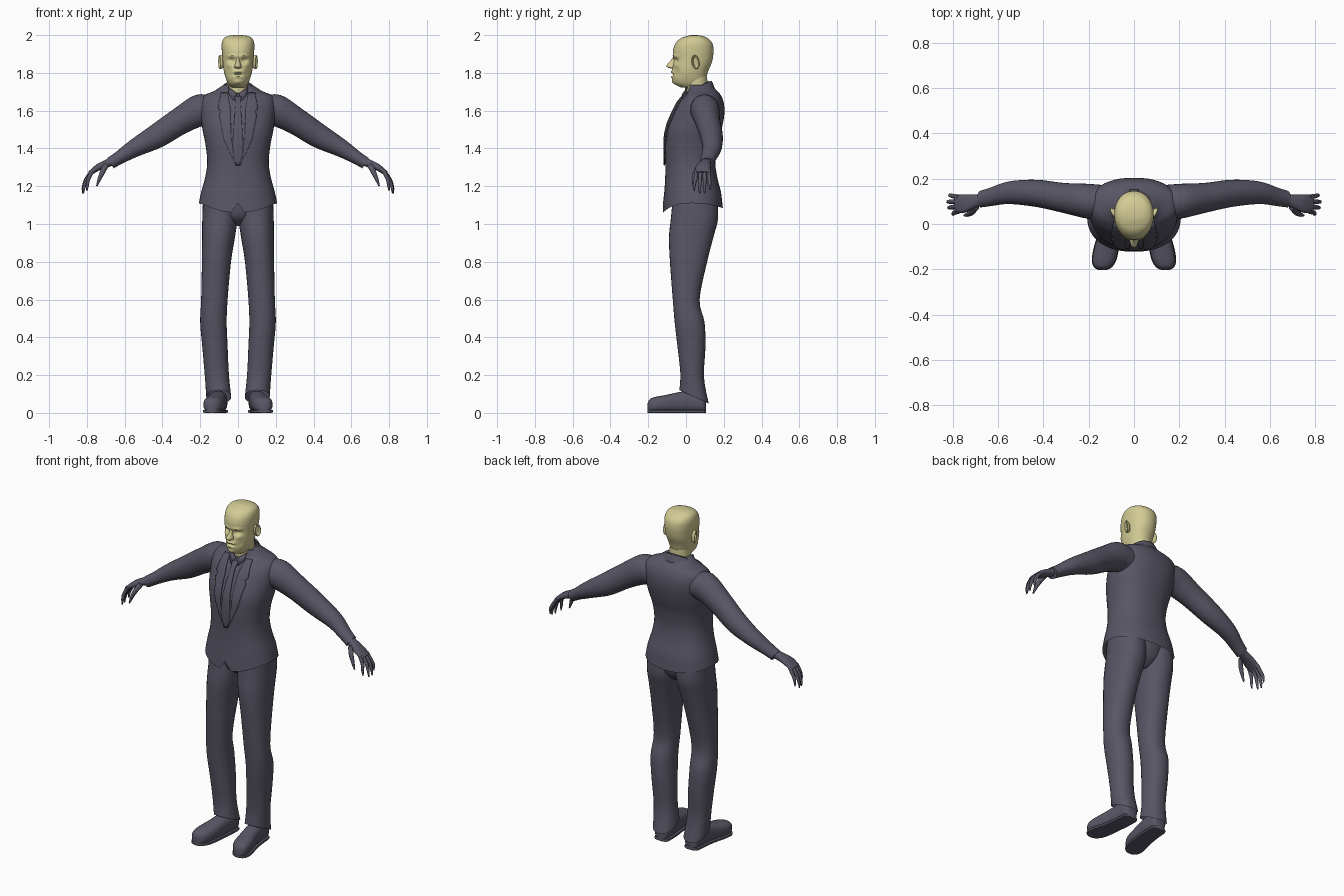
import bpy, bmesh, math
from mathutils import Vector

if "Cube" in bpy.data.objects:
    bpy.data.objects.remove(bpy.data.objects["Cube"])


def material(name, rgb):
    m = bpy.data.materials.new(name)
    m.diffuse_color = (*rgb, 1)
    m.use_nodes = True
    m.node_tree.nodes["Principled BSDF"].inputs["Base Color"].default_value = m.diffuse_color
    return m


SUIT = material("charcoal_suit", (0.098, 0.093, 0.130))
SKIN = material("pale_skin", (0.65, 0.60, 0.30))


# ---------- helpers ----------
def finish(name, bm, mat, mirror=False, solid=0, angle=40):
    bmesh.ops.recalc_face_normals(bm, faces=bm.faces)
    me = bpy.data.meshes.new(name)
    bm.to_mesh(me)
    bm.free()
    me.materials.append(mat)
    ob = bpy.data.objects.new(name, me)
    bpy.context.collection.objects.link(ob)
    bpy.ops.object.select_all(action='DESELECT')
    ob.select_set(True)
    bpy.context.view_layer.objects.active = ob
    bpy.ops.object.shade_smooth_by_angle(angle=math.radians(angle))
    if solid:
        s = ob.modifiers.new("thickness", 'SOLIDIFY')
        s.thickness, s.offset = solid, 0
    if mirror:
        ob.modifiers.new("mirror", 'MIRROR')
    return ob


def level(z, cx, y0, y1, rx, tilt=0):
    """Horizontal cross-section: centre, half-width vector, half-depth vector."""
    return (Vector((cx, (y0 + y1) / 2, z)), Vector((rx, 0, 0)),
            Vector((0, (y1 - y0) / 2, tilt)))


def smooth_rings(rings, steps):
    """Catmull-Rom interpolation of the cross-sections."""
    out = []
    for i in range(len(rings) - 1):
        a, b, c, d = (rings[max(0, min(len(rings) - 1, i + k))] for k in (-1, 0, 1, 2))
        for s in range(steps):
            t = s / steps
            out.append(tuple(0.5 * (2 * q + (r - p) * t + (2 * p - 5 * q + 4 * r - w) * t * t
                                    + (3 * q - p - 3 * r + w) * t ** 3)
                             for p, q, r, w in zip(a, b, c, d)))
    return out + [rings[-1]]


def loft(name, rings, mat, n=2.0, seg=32, steps=4, cap=(True, True), warp=None, **kw):
    bm = bmesh.new()
    loops = []
    for c, u, v in smooth_rings(rings, steps):
        loop = []
        for k in range(seg):
            a = math.tau * k / seg
            cs, sn = math.cos(a), math.sin(a)
            co = (c + u * math.copysign(abs(cs) ** (2 / n), cs)
                  + v * math.copysign(abs(sn) ** (2 / n), sn))
            loop.append(bm.verts.new(warp(co) if warp else co))
        loops.append(loop)
    for p, q in zip(loops, loops[1:]):
        for k in range(seg):
            j = (k + 1) % seg
            bm.faces.new((p[k], p[j], q[j], q[k]))
    for flag, loop in zip(cap, (loops[0], loops[-1])):
        if flag:
            bm.faces.new(loop)
    return finish(name, bm, mat, **kw)


def tube(name, pts, mat, **kw):
    """Limb along points (x, y, z, half-width in y, half-thickness)."""
    rings = []
    for i, p in enumerate(pts):
        d = Vector(pts[min(i + 1, len(pts) - 1)][:3]) - Vector(pts[max(i - 1, 0)][:3])
        v = d.cross(Vector((0, 1, 0))).normalized()
        rings.append((Vector(p[:3]), Vector((0, p[3], 0)), v * p[4]))
    return loft(name, rings, mat, **kw)


# ---------- jacket body ----------
TORSO_N = 2.3
torso = [level(z, 0, y0, y1, rx) for z, y0, y1, rx in (
    (1.11, -.122, .195, .207), (1.17, -.115, .185, .195), (1.25, -.11, .165, .173),
    (1.33, -.11, .155, .163), (1.42, -.112, .165, .172), (1.50, -.105, .188, .188),
    (1.58, -.075, .203, .198), (1.64, -.045, .20, .198), (1.68, -.012, .185, .18),
    (1.705, .008, .165, .125), (1.735, .015, .135, .08))]


def hem(co):
    w = max(0, min(1, (1.17 - co.z) / .06))
    f = max(0, min(1, (.035 - co.y) / .157))
    b = max(0, min(1, (co.y - .035) / .16))
    drop = .05 * f ** 3 + .025 * b ** 2 - .05 * f * math.exp(-(co.x / .008) ** 2)
    return Vector((co.x, co.y, co.z - w * drop))


loft("jacket_body", torso, SUIT, n=TORSO_N, seg=48, cap=(False, True), warp=hem)

dense = smooth_rings(torso, 12)


def chest(x, z):
    """Front surface y of the jacket at (x, z)."""
    for (c, u, v), (c2, u2, v2) in zip(dense, dense[1:]):
        if c2.z >= z:
            break
    t = max(0, min(1, (z - c.z) / (c2.z - c.z)))
    c, u, v = c.lerp(c2, t), u.lerp(u2, t), v.lerp(v2, t)
    return c.y - v.y * max(0, 1 - min(1, abs(x) / u.x) ** TORSO_N) ** (1 / TORSO_N)


def plate(name, rows, lift, cols=6, steps=4, **kw):
    """Thin panel laid on the chest from rows (z, left x, right x)."""
    bm = bmesh.new()
    grid = []
    for (z0, a0, b0), (z1, a1, b1) in zip(rows, rows[1:]):
        for s in range(steps + ((z1, a1, b1) == rows[-1])):
            t = s / steps
            z, a, b = z0 + (z1 - z0) * t, a0 + (a1 - a0) * t, b0 + (b1 - b0) * t
            xs = [a + (b - a) * k / cols for k in range(cols + 1)]
            grid.append([bm.verts.new((x, chest(x, z) - lift, z)) for x in xs])
    for p, q in zip(grid, grid[1:]):
        for k in range(cols):
            bm.faces.new((p[k], p[k + 1], q[k + 1], q[k]))
    return finish(name, bm, SUIT, solid=.006, **kw)


plate("necktie", [(1.675, -.018, .018), (1.645, -.013, .013), (1.42, -.028, .028),
                  (1.36, -.024, .024), (1.31, -.002, .002)], .005)
plate("lapel", [(1.695, .055, .09), (1.61, .04, .105), (1.595, .04, .088),
                (1.58, .04, .10), (1.45, .036, .075), (1.31, .003, .012)], .004, mirror=True)

# ---------- collars ----------
loft("jacket_collar", [(Vector((0, .066, 1.69)), Vector((.105, 0, 0)), Vector((0, .085, .025))),
                       (Vector((0, .066, 1.725)), Vector((.08, 0, 0)), Vector((0, .068, .032)))],
     SUIT, cap=(False, False), solid=.006)
loft("shirt_collar", [(Vector((0, .055, 1.685)), Vector((.07, 0, 0)), Vector((0, .072, .03))),
                      (Vector((0, .058, 1.722)), Vector((.063, 0, 0)), Vector((0, .064, .034)))],
     SUIT, cap=(False, False), solid=.006)
for s in (-1, 1):  # collar points
    bm = bmesh.new()
    bm.faces.new([bm.verts.new(p) for p in (
        (s * .004, -.016, 1.69), (s * .052, .008, 1.725), (s * .05, -.008, 1.69),
        (s * .022, -.032, 1.652))])
    finish("collar_point", bm, SUIT, solid=.005)

# ---------- arms and hands ----------
tube("sleeve", [(.12, .10, 1.60, .07, .075), (.20, .10, 1.603, .077, .084),
                (.31, .115, 1.543, .066, .071), (.43, .135, 1.465, .060, .064),
                (.55, .138, 1.40, .050, .047), (.63, .12, 1.35, .041, .035),
                (.675, .11, 1.322, .037, .032)], SUIT, mirror=True)
tube("palm", [(.655, .112, 1.335, .024, .022), (.70, .10, 1.318, .03, .021),
              (.745, .09, 1.297, .04, .017), (.785, .088, 1.268, .04, .012)],
     SUIT, n=2.4, seg=20, mirror=True)
for name, yb, yt, dx, dz in (("index_finger", .056, .044, -.022, .012),
                             ("middle_finger", .077, .072, -.004, 0),
                             ("ring_finger", .099, .098, 0, 0),
                             ("little_finger", .119, .127, -.008, .018)):
    tube(name, [(.772, yb, 1.28, .011, .011), (.803 + dx / 2, (yb + yt) / 2, 1.238, .010, .010),
                (.819 + dx, yt, 1.195 + dz, .008, .008), (.822 + dx, yt, 1.162 + dz, .003, .003)],
         SUIT, seg=12, mirror=True)
tube("thumb", [(.695, .075, 1.315, .014, .015), (.715, .052, 1.28, .013, .014),
               (.733, .042, 1.24, .010, .010), (.748, .038, 1.20, .004, .004)],
     SUIT, seg=12, mirror=True)

# ---------- trousers ----------
loft("trouser_leg", [level(*r) for r in (
    (.085, .102, -.035, .12, .066, -.035), (.20, .112, -.03, .095, .064, -.01),
    (.35, .122, -.045, .103, .067), (.48, .130, -.06, .098, .070),
    (.60, .125, -.07, .072, .070), (.80, .114, -.085, .112, .077),
    (.93, .103, -.09, .145, .087), (1.03, .096, -.08, .17, .093),
    (1.14, .095, -.07, .165, .090))],
    SUIT, n=2.2, cap=(False, True), mirror=True)
loft("trouser_seat", [level(.99, 0, .0, .10, .03), level(1.04, 0, -.06, .15, .12),
                      level(1.14, 0, -.075, .17, .185)], SUIT)

# ---------- shoes ----------
shoe = [(.105, .10, .022, .06), (.09, .10, .042, .10), (.02, .103, .046, .115),
        (-.05, .112, .048, .105), (-.11, .123, .053, .092), (-.16, .132, .051, .083),
        (-.19, .137, .037, .072), (-.203, .138, .014, .05)]
loft("shoe_upper", [(Vector((x, y, h / 2 + .002)), Vector((w, 0, 0)), Vector((0, 0, h / 2)))
                    for y, x, w, h in shoe], SUIT, n=2.5, seg=24, mirror=True)
loft("shoe_sole", [(Vector((x, y, .008)), Vector((w + .003, 0, 0)), Vector((0, 0, .008)))
                   for y, x, w, h in shoe], SUIT, n=6, seg=16, mirror=True)

# ---------- head ----------
# soft sculpting marks on the face: x, z, x radius, z radius, push in y
MARKS = [(.033, 1.866, .018, .013, .016), (.033, 1.889, .025, .008, -.007),
         (.0, 1.805, .028, .007, -.008), (.0, 1.791, .020, .005, .012),
         (.0, 1.778, .020, .006, -.006), (.0, 1.752, .020, .012, -.008),
         (.05, 1.80, .016, .025, .008), (.048, 1.842, .016, .012, -.005)]


def face(co):
    if co.y < .03:
        fade = min(1, (.03 - co.y) / .05)
        for x, z, rx, rz, push in MARKS:
            g = ((abs(co.x) - x) / rx) ** 2 + ((co.z - z) / rz) ** 2
            co = co + Vector((0, push * fade * math.exp(-g), 0))
    return co


loft("head", [level(z, 0, y0, y1, rx) for z, y0, y1, rx in (
    (1.722, -.025, .09, .035), (1.742, -.06, .103, .052), (1.775, -.073, .108, .066),
    (1.81, -.073, .118, .075), (1.85, -.068, .135, .080), (1.885, -.068, .143, .083),
    (1.92, -.068, .146, .086), (1.955, -.056, .14, .086), (1.982, -.030, .118, .076),
    (1.996, .008, .085, .05), (2.0, .03, .055, .015))],
    SKIN, n=2.15, seg=64, steps=6, warp=face)
loft("neck", [level(1.64, 0, .0, .12, .06), level(1.70, 0, -.003, .115, .058),
              level(1.78, 0, -.01, .112, .058)], SKIN)
loft("nose", [level(1.884, 0, -.068, -.04, .008), level(1.862, 0, -.084, -.04, .010),
              level(1.840, 0, -.104, -.04, .017), level(1.829, 0, -.098, -.04, .019),
              level(1.823, 0, -.08, -.04, .010)], SKIN, seg=20)
# ears: a tilted disc with a dished outer side
loft("ear", [(Vector((x, .05, 1.857)), Vector((.006, w, .003)), Vector((0, -.006 * h / .036, h)))
             for x, w, h in ((.074, .012, .026), (.086, .018, .034), (.096, .020, .037),
                             (.099, .016, .032), (.091, .010, .024))],
     SKIN, seg=24, steps=2, mirror=True)
